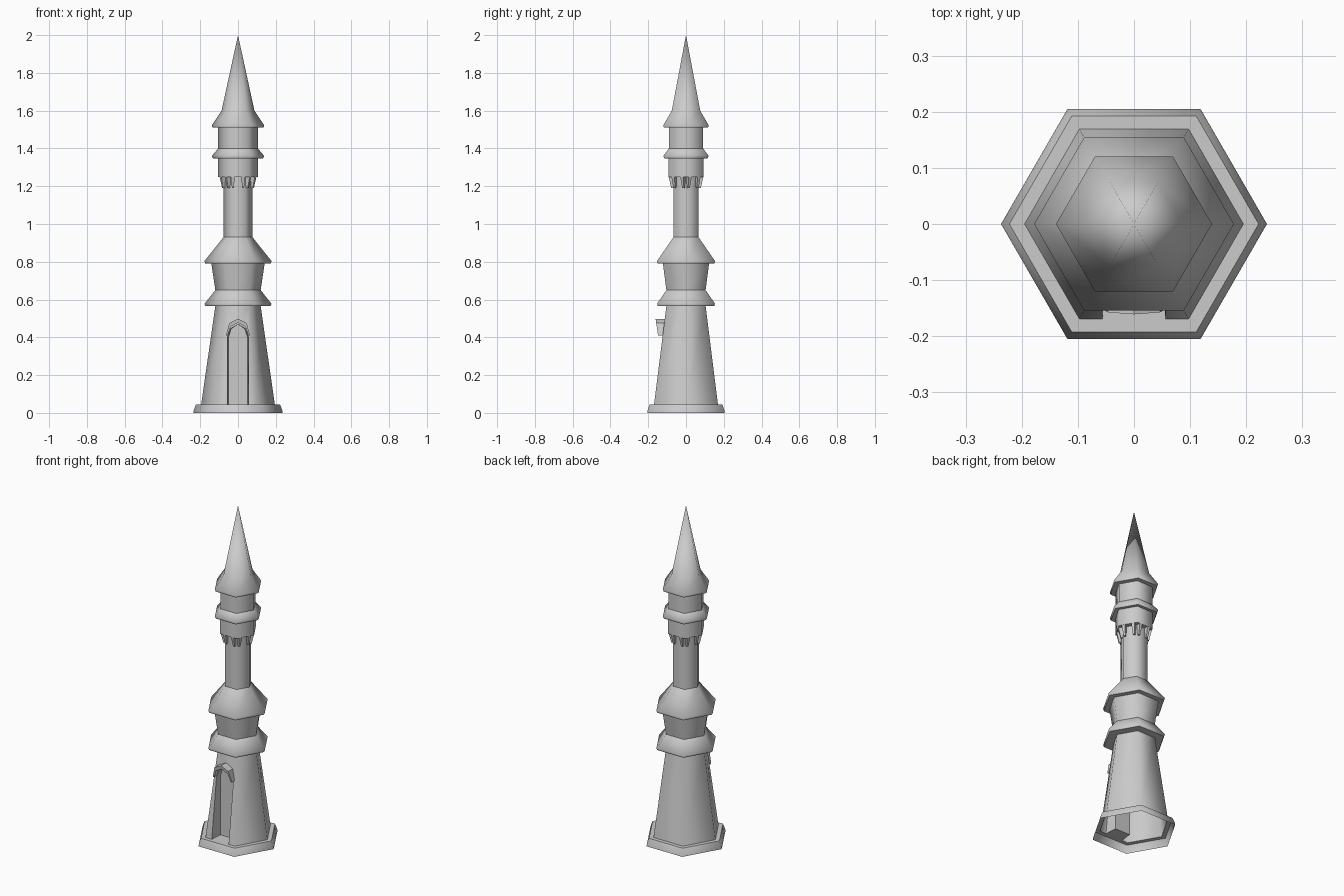
import bpy, bmesh, math
from mathutils import Matrix, Vector

if "Cube" in bpy.data.objects:
    bpy.data.objects.remove(bpy.data.objects["Cube"])

SIDES = 6
APO = math.cos(math.pi / SIDES)


def finish(name, bm, angle=62):
    bmesh.ops.remove_doubles(bm, verts=bm.verts, dist=1e-5)
    bmesh.ops.recalc_face_normals(bm, faces=bm.faces)
    me = bpy.data.meshes.new(name)
    bm.to_mesh(me)
    bm.free()
    ob = bpy.data.objects.new(name, me)
    bpy.context.collection.objects.link(ob)
    bpy.ops.object.select_all(action='DESELECT')
    ob.select_set(True)
    bpy.context.view_layer.objects.active = ob
    bpy.ops.object.shade_smooth_by_angle(angle=math.radians(angle))
    return ob


def ring(r, z):
    return [Vector((r * math.cos(i * math.tau / SIDES), r * math.sin(i * math.tau / SIDES), z))
            for i in range(SIDES)]


def face(bm, pts):
    return bm.faces.new([bm.verts.new(p) for p in pts])


def hex_shell(bm, profile, skip=None):
    # stack of six-sided rings; the front side is index 4
    for (r0, z0), (r1, z1) in zip(profile, profile[1:]):
        a, b = ring(r0, z0), ring(r1, z1)
        for i in range(SIDES):
            j = (i + 1) % SIDES
            if i == skip:
                continue
            if r1 == 0:
                face(bm, [a[i], a[j], Vector((0, 0, z1))])
            else:
                face(bm, [a[i], a[j], b[j], b[i]])


def hex_part(name, profile):
    bm = bmesh.new()
    hex_shell(bm, profile)
    return finish(name, bm)


# Stacked parts, each an open hexagonal shell
hex_part("plinth", [(.237, 0), (.235, .012), (.222, .045), (.195, .045)])
hex_part("lower_skirt_roof", [(.12, .565), (.172, .565), (.178, .577), (.12, .65)])
hex_part("middle_storey", [(.12, .65), (.141, .79)])
hex_part("upper_skirt_roof", [(.141, .79), (.173, .79), (.178, .803), (.077, .93)])
hex_part("slim_shaft", [(.077, .93), (.077, 1.25)])
hex_part("gallery", [(.077, 1.25), (.107, 1.25), (.107, 1.35)])
hex_part("gallery_roof", [(.107, 1.35), (.132, 1.347), (.139, 1.36), (.105, 1.40)])
hex_part("top_storey", [(.105, 1.40), (.105, 1.51)])
hex_part("spire", [(.105, 1.51), (.135, 1.51), (.139, 1.522), (.087, 1.60), (0, 2.0)])

# Lower tower body, with an arched doorway in the front panel
Z0, Z1, R0, R1 = .045, .565, .195, .12


def wall_y(z):
    return -APO * (R0 + (R1 - R0) * (z - Z0) / (Z1 - Z0))


half = [(.056, Z0), (.056, .40), (.04, .445)]
arch = half + [(0, .47)] + [(-x, z) for x, z in reversed(half)]
bm = bmesh.new()
hex_shell(bm, [(R0, Z0), (R1, Z1)], skip=4)
front = [Vector((x, wall_y(z), z)) for x, z in arch]
face(bm, [Vector((R0 / 2, wall_y(Z0), Z0))] + front +
     [Vector((-R0 / 2, wall_y(Z0), Z0)), Vector((-R1 / 2, wall_y(Z1), Z1)),
      Vector((R1 / 2, wall_y(Z1), Z1))])
finish("lower_body", bm, 62)

# Recessed alcove behind the doorway
bm = bmesh.new()
back = [Vector((x * .9, -.095, z)) for x, z in arch]
for i in range(len(arch)):
    j = (i + 1) % len(arch)
    face(bm, [front[i], front[j], back[j], back[i]])
face(bm, back)
finish("door_alcove", bm, 30)

# Pointed hood over the door
hood_half = [(.064, .41), (.046, .475)]
outer = hood_half + [(0, .498)] + [(-x, z) for x, z in reversed(hood_half)]
inner = [(x * .86, z if z < .42 else z - .02) for x, z in outer]
bm = bmesh.new()


def hood_pts(pts, y_low, y_high):
    return [Vector((x, y_low + (y_high - y_low) * (z - .41) / .088, z)) for x, z in pts]


of, ob_ = hood_pts(outer, -.148, -.161), hood_pts(outer, -.115, -.108)
nf, nb = hood_pts(inner, -.148, -.161), hood_pts(inner, -.115, -.108)
for i in range(len(outer) - 1):
    j = i + 1
    for q in ((of, ob_), (nf, nb), (of, nf), (ob_, nb)):
        face(bm, [q[0][i], q[0][j], q[1][j], q[1][i]])
for i in (0, len(outer) - 1):
    face(bm, [of[i], ob_[i], nb[i], nf[i]])
finish("door_hood", bm, 30)

# Bracket teeth under the gallery, two on each side
bm = bmesh.new()
section = [(.06, 1.19), (.078, 1.19), (.092, 1.25), (.06, 1.25)]
W = .009
for s in range(SIDES):
    rot = Matrix.Rotation(math.radians(30 + 60 * s), 4, 'Z')
    for off in (-.027, .027):
        a = [rot @ Vector((r, off - W * (.6 if z < 1.2 else 1), z)) for r, z in section]
        b = [rot @ Vector((r, off + W * (.6 if z < 1.2 else 1), z)) for r, z in section]
        face(bm, a)
        face(bm, b)
        for i in range(4):
            j = (i + 1) % 4
            face(bm, [a[i], a[j], b[j], b[i]])
finish("gallery_brackets", bm, 30)
